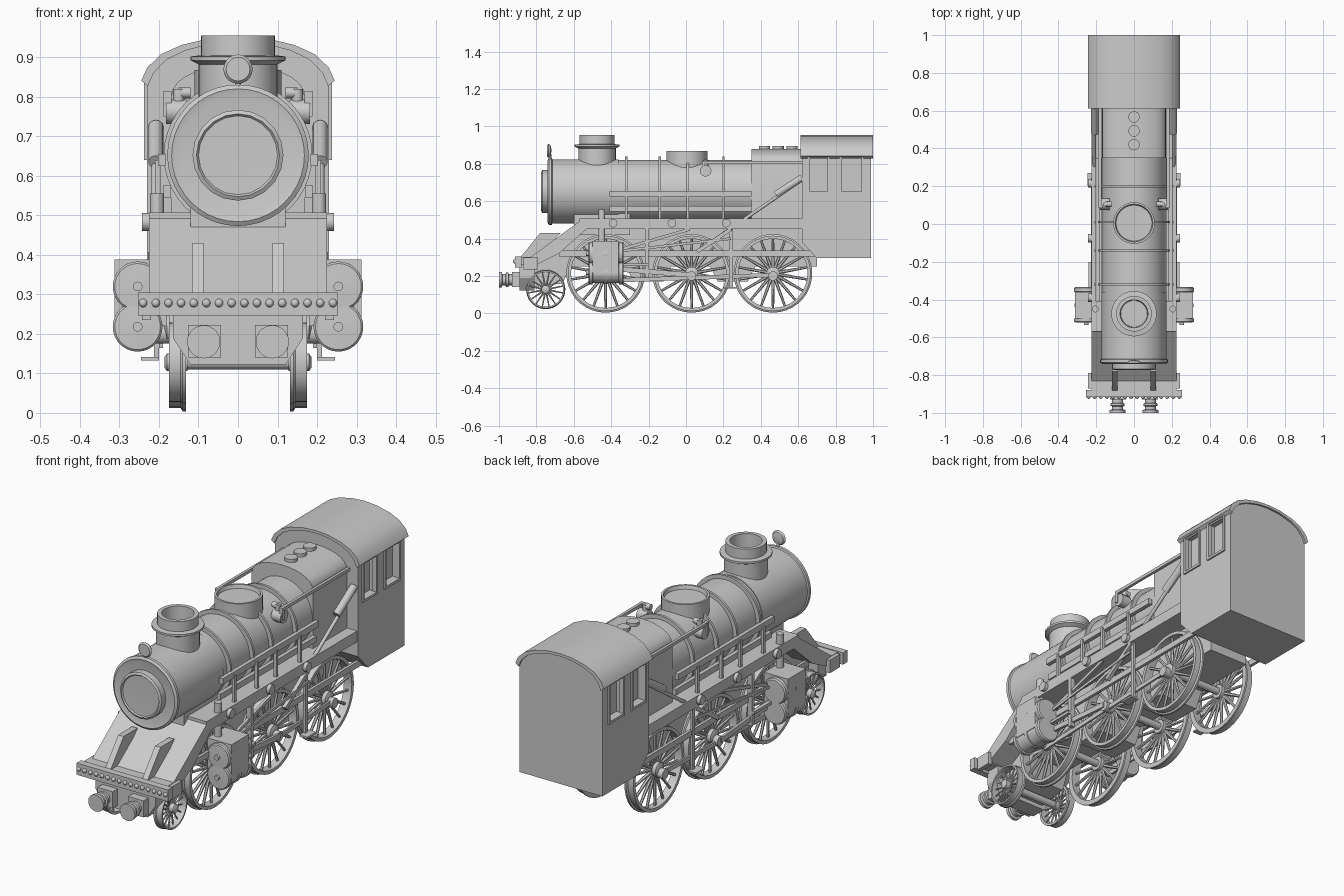
import bpy, bmesh, math
from mathutils import Vector, Matrix

if "Cube" in bpy.data.objects:
    bpy.data.objects.remove(bpy.data.objects["Cube"])


def finish(name, bm, mirror=False, smooth=True):
    bmesh.ops.remove_doubles(bm, verts=bm.verts, dist=1e-5)
    bmesh.ops.recalc_face_normals(bm, faces=bm.faces)
    me = bpy.data.meshes.new(name)
    bm.to_mesh(me)
    bm.free()
    ob = bpy.data.objects.new(name, me)
    bpy.context.collection.objects.link(ob)
    if mirror:
        ob.modifiers.new("Mirror", 'MIRROR')
    if smooth:
        bpy.ops.object.select_all(action='DESELECT')
        bpy.context.view_layer.objects.active = ob
        ob.select_set(True)
        bpy.ops.object.shade_smooth_by_angle(angle=math.radians(35))
    return ob


def add_box(bm, x0, x1, y0, y1, z0, z1):
    m = Matrix.Translation(((x0 + x1) / 2, (y0 + y1) / 2, (z0 + z1) / 2)) @ Matrix.Diagonal((x1 - x0, y1 - y0, z1 - z0, 1))
    bmesh.ops.create_cube(bm, size=1, matrix=m)


def box(name, *dims, mirror=False):
    bm = bmesh.new()
    add_box(bm, *dims)
    return finish(name, bm, mirror, False)


def add_prism(bm, pts, axis, a, b):
    """Extrude a (y,z) outline along x, or an (x,z) outline along y."""
    mk = (lambda p, h: (h, p[0], p[1])) if axis == 'x' else (lambda p, h: (p[0], h, p[1]))
    lo, hi = ([bm.verts.new(mk(p, h)) for p in pts] for h in (a, b))
    n = len(pts)
    bm.faces.new(lo)
    bm.faces.new(hi[::-1])
    for i in range(n):
        bm.faces.new((lo[i], hi[i], hi[(i + 1) % n], lo[(i + 1) % n]))


def prism(name, pts, axis, a, b, mirror=False, smooth=False):
    bm = bmesh.new()
    add_prism(bm, pts, axis, a, b)
    return finish(name, bm, mirror, smooth)


def add_lathe(bm, prof, c, axis, seg=32, closed=False):
    """Revolve (radius, offset) points around an axis through c."""
    rings = []
    for i in range(seg):
        t = 2 * math.pi * i / seg
        u, v = math.cos(t), math.sin(t)
        f = {'x': lambda r, h: (h, r * u, r * v), 'y': lambda r, h: (r * u, h, r * v),
             'z': lambda r, h: (r * u, r * v, h)}[axis]
        rings.append([bm.verts.new(Vector(c) + Vector(f(r, h))) for r, h in prof])
    n = len(prof)
    for i in range(seg):
        a, b = rings[i], rings[(i + 1) % seg]
        for j in range(n if closed else n - 1):
            k = (j + 1) % n
            bm.faces.new((a[j], a[k], b[k], b[j]))


def lathe(name, prof, c, axis, seg=32, closed=False, mirror=False):
    bm = bmesh.new()
    add_lathe(bm, prof, c, axis, seg, closed)
    return finish(name, bm, mirror)


def disc(r, a, b):
    return [(0, a), (r, a), (r, b), (0, b)]


def add_rod(bm, p, q, r, r2=None, seg=12):
    p, q = Vector(p), Vector(q)
    d = q - p
    m = Matrix.Translation((p + q) / 2) @ d.to_track_quat('Z', 'Y').to_matrix().to_4x4()
    bmesh.ops.create_cone(bm, cap_ends=True, segments=seg, radius1=r, radius2=r2 or r, depth=d.length, matrix=m)


def rods(name, *items, mirror=True):
    bm = bmesh.new()
    for it in items:
        add_rod(bm, *it)
    return finish(name, bm, mirror)


def bar(name, p, q, w, x0, x1):
    """Flat mirrored bar between two (y,z) points."""
    p, q = Vector(p), Vector(q)
    n = (q - p).orthogonal().normalized() * w / 2
    return prism(name, [p + n, q + n, q - n, p - n], 'x', x0, x1, True)


# Boiler, smokebox and bands
C = (0, 0, .652)
lathe("boiler", disc(.168, -.37, .36), C, 'y', 40)
lathe("smokebox", [(0, -.735), (.15, -.735), (.168, -.74), (.179, -.733), (.179, -.718), (.172, -.715),
                   (.172, -.36), (0, -.36)], C, 'y', 40)
lathe("smokebox_door", [(0, -.765), (.10, -.768), (.105, -.774), (.115, -.768), (.115, -.73), (0, -.73)], C, 'y', 20)
for y in (-.32, -.14, .01, .2):
    lathe("boiler_band", [(.16, y - .006), (.188, y - .006), (.188, y + .006), (.16, y + .006)], C, 'y', 40, True)
box("smokebox_saddle", -.12, .12, -.6, -.3, .42, .54)

# Chimney, steam dome, headlamp
lathe("chimney", [(.1, .78), (.1, .882), (.12, .892), (.12, .902), (.094, .905), (.094, .955), (.074, .955),
                  (.07, .86), (0, .86)], (0, -.475, 0), 'z')
lathe("steam_dome", [(.11, .77), (.11, .868), (.1, .868), (.095, .85), (0, .85)], (0, .005, 0), 'z')
lathe("headlamp", [(0, -.742), (.03, -.742), (.037, -.735), (.03, -.725), (0, -.718)], (0, 0, .87), 'y', 20)
rods("headlamp_post", ((0, -.728, .81), (0, -.728, .85), .008), mirror=False)
rods("dome_pipe", ((.12, .105, .81), (.15, .105, .81), .014), ((.15, .105, .82), (.15, .105, .76), .014),
     ((.13, .105, .762), (.182, .105, .762), .031))

# Firebox with three filler caps
arch = [(.17 * math.cos(t), .79 + .09 * math.sin(t) ** .8) for t in [math.pi * i / 14 for i in range(1, 14)]]
fire = [(.17, .5), (.17, .79)] + arch + [(-.17, .79), (-.17, .5)]
prism("firebox", fire, 'y', .35, .63, smooth=True)
for y in (.42, .493, .567):
    lathe("filler_cap", disc(.03, .86, .895), (0, y, 0), 'z', 20)

# Cab body with recessed windows
cab = prism("cab_body", [(.62, .38), (.70, .295), (.99, .295), (.99, .86), (.62, .86)], 'x', -.23, .23)
crown = [(.24, .835), (.225, .868), (.19, .902), (.14, .925), (.07, .942), (0, .947)]
gable = crown + [(-x, z) for x, z in crown[-2::-1]]
prism("cab_gable", [(x * .96, z) for x, z in gable], 'y', .62, .99)
bm = bmesh.new()
for y0, y1 in ((.657, .762), (.828, .943)):
    add_box(bm, .195, .3, y0, y1, .65, .835)
    add_box(bm, -.3, -.195, y0, y1, .65, .835)
cutter = finish("window_cutter", bm, False, False)
cutter.hide_render = True
cutter.hide_set(True)
cut = cab.modifiers.new("Windows", 'BOOLEAN')
cut.operation, cut.object, cut.solver = 'DIFFERENCE', cutter, 'EXACT'
bm = bmesh.new()
for y0, y1 in ((.65, .768), (.822, .95)):
    for d in ((y0, y0 + .012, .64, .845), (y1 - .012, y1, .64, .845), (y0, y1, .64, .652), (y0, y1, .833, .845)):
        add_box(bm, .215, .238, *d)
finish("window_frames", bm, True, False)
roof = [(x * 1.02, z + .006) for x, z in gable] + [(x * .95, z - .008) for x, z in gable[::-1]]
prism("cab_roof", roof, 'y', .612, 1.0, smooth=True)

# Running board, sloped front apron, buffer beam
box("running_board", -.225, .225, -.57, .63, .452, .507)
prism("front_apron", [(-.55, .507), (-.83, .302), (-.89, .302), (-.89, .26), (-.80, .26), (-.68, .32), (-.53, .452)],
      'x', -.225, .225)
prism("apron_brace", [(-.885, .30), (-.78, .43), (-.67, .43), (-.80, .29)], 'x', .087, .117, True)
box("buffer_beam", -.253, .253, -.915, -.88, .246, .305)
bm = bmesh.new()
for i in range(16):
    bmesh.ops.create_uvsphere(bm, u_segments=10, v_segments=6, radius=.011,
                              matrix=Matrix.Translation((-.24 + .032 * i, -.915, .278)))
finish("beam_rivets", bm)
prism("front_block", [(-.165, .26), (-.165, .19), (-.12, .122), (.12, .122), (.165, .19), (.165, .26)], 'y', -.89, -.81)
box("buffer_plate", .043, .127, -.93, -.88, .14, .222, mirror=True)
lathe("buffer", [(0, -1), (.042, -1), (.042, -.985), (.03, -.982), (.03, -.965), (.038, -.962), (.038, -.95),
                 (.03, -.947), (.03, -.92), (0, -.92)], (.087, 0, .18), 'y', 20, mirror=True)
box("beam_step", .22, .243, -.87, -.79, .235, .3, mirror=True)

# Underframe and ash pans
prism("main_frame", [(-.83, .14), (-.83, .3), (-.6, .46), (.7, .46), (.7, .25), (-.62, .25), (-.66, .16)], 'x', -.11, .11)
for y in (-.2, .25):
    prism("ash_pan", [(y - .13, .27), (y - .08, .17), (y + .08, .17), (y + .13, .27)], 'x', -.11, .11)
bar("lower_valance", (-.68, .32), (.7, .32), .03, .19, .205)


# Spoked wheels with flanged tyres and axles
def wheel(name, y, z, r, spokes, hub):
    bm = bmesh.new()
    w = .022
    add_lathe(bm, [(r * .88, .153 - w), (r, .153 - w), (r, .14), (r * .96, .145), (r * .96, .153 + w),
                   (r * .88, .153 + w)], (0, y, z), 'x', 36, True)
    add_lathe(bm, [(0, .128), (hub, .128), (hub, .18), (hub * .6, .186), (0, .186)], (0, y, z), 'x', 20)
    for i in range(spokes):
        t = 2 * math.pi * (i + .5) / spokes
        d = Vector((0, math.cos(t), math.sin(t)))
        o = Vector((.153, y, z))
        add_rod(bm, o + d * hub * .8, o + d * r * .9, r * .04 + .001, r * .03, 6)
    finish(name, bm, True)
    rods(name + "_axle", ((-.15, y, z), (.15, y, z), .018), mirror=False)


DRIVE = (-.43, .03, .465)
for y in DRIVE:
    wheel("driving_wheel", y, .214, .21, 18, .035)
wheel("pilot_wheel", -.75, .128, .105, 16, .022)

# Stacked steam cylinders
bm = bmesh.new()
for z in (.32, .218):
    add_lathe(bm, [(0, -.535), (.012, -.535), (.012, -.522), (.058, -.52), (.063, -.515), (.063, -.5), (.056, -.498),
                   (.056, -.36), (.063, -.358), (.063, -.34), (.058, -.333), (0, -.333)], (.254, 0, z), 'y', 28)
    add_lathe(bm, [(.05, -.44), (.0605, -.44), (.0605, -.42), (.05, -.42)], (.254, 0, z), 'y', 28, True)
finish("steam_cylinders", bm, True)
box("cylinder_block", .18, .313, -.5, -.36, .22, .388, mirror=True)
rods("steam_pipe", ((.205, -.45, .38), (.205, -.45, .555), .018))

# Side rods and valve gear
bar("coupling_rod", (-.43, .175), (.465, .205), .022, .19, .2)
bar("main_rod", (-.34, .235), (.03, .205), .026, .205, .218)
bar("slide_bar", (-.34, .26), (-.2, .26), .014, .22, .24)
bar("radius_rod", (-.34, .345), (.02, .45), .016, .205, .218)
bar("valve_rod", (-.34, .335), (.24, .40), .014, .22, .228)
bar("eccentric_rod", (.06, .33), (.24, .45), .02, .215, .225)
for y in DRIVE:
    lathe("crank_pin", disc(.025, .17, .212), (0, y, .2), 'x', 16, mirror=True)
box("gear_hanger", .2, .225, -.22, -.2, .19, .46, mirror=True)
box("step_hanger", .2, .212, .23, .25, .14, .46, mirror=True)
box("foot_step", .2, .245, .2, .27, .132, .141, mirror=True)

# Reach rod, handrails, boiler side pipes and running board fittings
rods("reach_rod", ((.21, .06, .33), (.21, .62, .715), .009), ((.208, .48, .635), (.208, .62, .725), .019))
box("boiler_side_rail", .183, .203, -.41, .35, .625, .655, mirror=True)
box("lower_side_rail", .17, .19, -.41, .35, .545, .575, mirror=True)
bm = bmesh.new()
for y in (-.32, -.14, .01, .2):
    add_box(bm, .195, .21, y - .007, y + .007, .5, .64)
finish("rail_posts", bm, True, False)
box("handrail", .173, .187, .09, .63, .798, .814, mirror=True)
box("handrail_post", .168, .188, .085, .1, .75, .814, mirror=True)
for y in (-.39, -.075, .215):
    lathe("side_lamp", disc(.023, .2, .243), (0, y, .483), 'x', 18, mirror=True)
